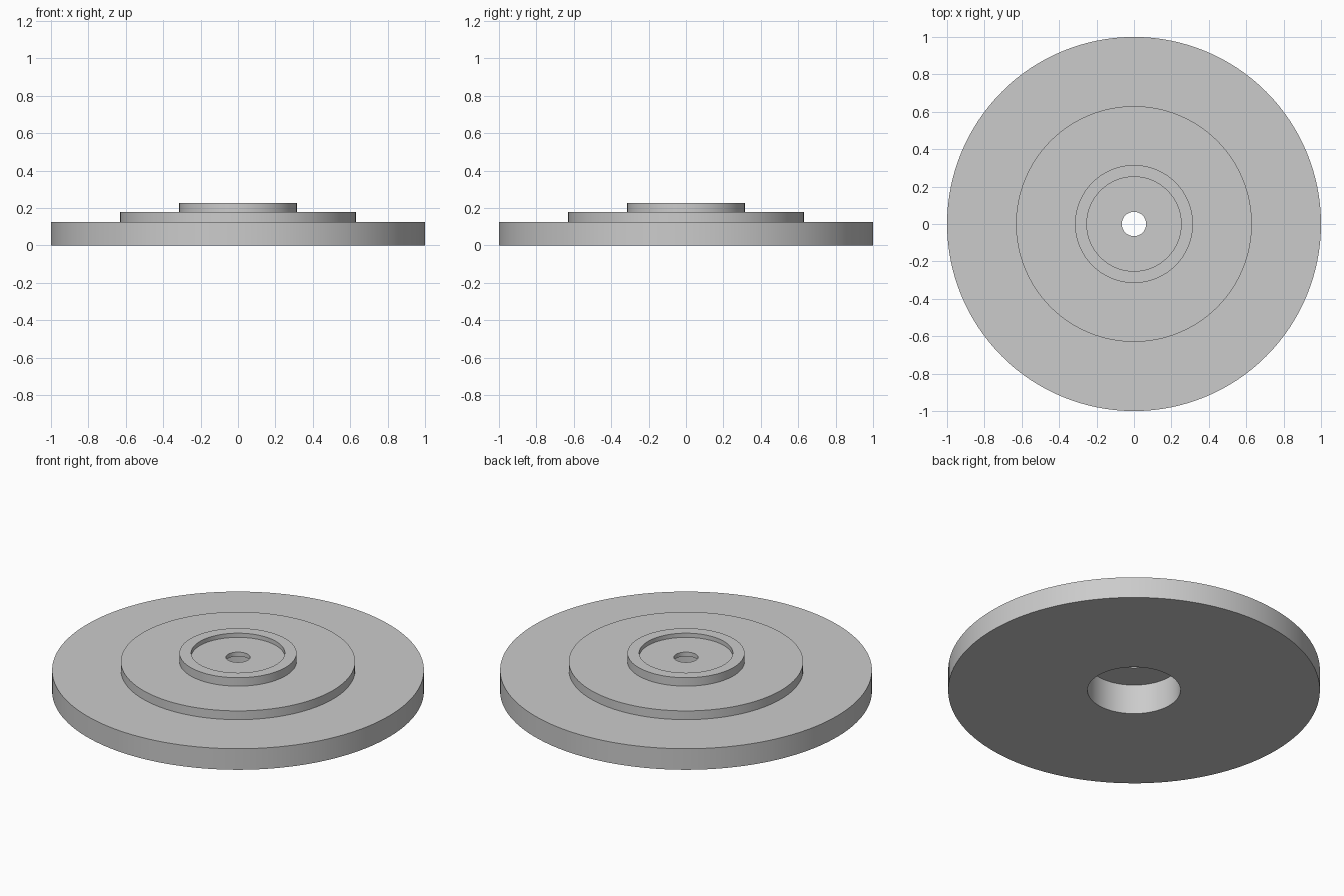
import bpy, bmesh, math

cube = bpy.data.objects.get("Cube")
if cube:
    bpy.data.objects.remove(cube, do_unlink=True)

SEGMENTS = 128

grey = bpy.data.materials.new("light grey")
grey.use_nodes = True
colour = (0.6, 0.6, 0.6, 1)
grey.diffuse_color = colour
grey.node_tree.nodes["Principled BSDF"].inputs["Base Color"].default_value = colour


def lathe(name, profile):
    """Revolve a closed (radius, height) profile around the z axis."""
    bm = bmesh.new()
    verts = [bm.verts.new((r, 0, z)) for r, z in profile]
    edges = [bm.edges.new((a, b)) for a, b in zip(verts, verts[1:] + verts[:1])]
    bmesh.ops.spin(bm, geom=verts + edges, cent=(0, 0, 0), axis=(0, 0, 1),
                   angle=math.tau, steps=SEGMENTS, use_merge=True)
    bmesh.ops.remove_doubles(bm, verts=bm.verts, dist=0.0001)
    bmesh.ops.recalc_face_normals(bm, faces=bm.faces)
    mesh = bpy.data.meshes.new(name)
    bm.to_mesh(mesh)
    bm.free()
    mesh.materials.append(grey)
    obj = bpy.data.objects.new(name, mesh)
    bpy.context.collection.objects.link(obj)
    bpy.ops.object.select_all(action='DESELECT')
    obj.select_set(True)
    bpy.context.view_layer.objects.active = obj
    bpy.ops.object.shade_smooth_by_angle(angle=math.radians(30))
    return obj


# Stepped disc: wide base, middle step, raised rim with a shallow recess,
# small centre hole, and a wide bore open underneath
lathe("stepped_disc", [
    (0.25, 0), (1, 0), (1, 0.125),
    (0.63, 0.125), (0.63, 0.177),
    (0.315, 0.177), (0.315, 0.227),
    (0.252, 0.227), (0.252, 0.202),
    (0.065, 0.202), (0.065, 0.177), (0.25, 0.177),
])
